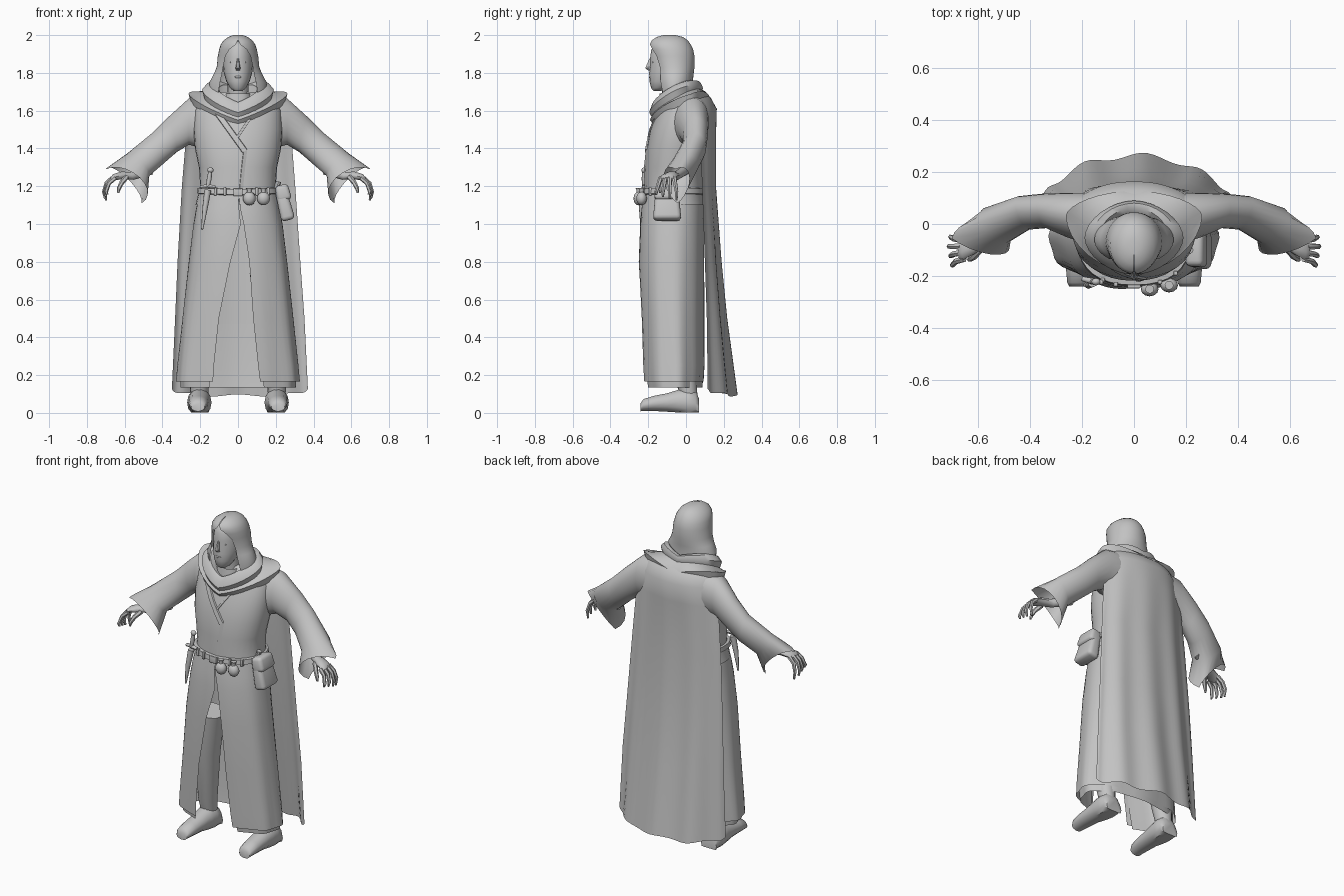
import bpy, bmesh, math
from mathutils import Vector, Matrix

grey = bpy.data.materials.new("cloth_grey")
grey.diffuse_color = (0.55, 0.55, 0.55, 1)


def finish(name, bm):
    bmesh.ops.recalc_face_normals(bm, faces=bm.faces)
    me = bpy.data.meshes.new(name)
    bm.to_mesh(me)
    bm.free()
    me.materials.append(grey)
    ob = bpy.data.objects.new(name, me)
    bpy.context.collection.objects.link(ob)
    return ob


def loft(name, rings, closed=True, caps=(False, False)):
    """Skin a list of equal-length point rings."""
    bm = bmesh.new()
    rows = [[bm.verts.new(p) for p in r] for r in rings]
    n = len(rows[0])
    for a, b in zip(rows, rows[1:]):
        for i in range(n if closed else n - 1):
            j = (i + 1) % n
            bm.faces.new((a[i], a[j], b[j], b[i]))
    if caps[0]:
        bm.faces.new(rows[0])
    if caps[1]:
        bm.faces.new(rows[-1])
    return finish(name, bm)


def spow(v, e):
    return math.copysign(abs(v) ** e, v)


def hoop(a, f, b, zf, zb=None, lift=0, gap=None, n=32, e=0.85, wave=0, mid=None):
    """Horizontal oval: half width a, front f, back b, optional front gap."""
    zb = zf if zb is None else zb
    mid = (f + b) / 2 if mid is None else mid
    t0, t1, steps = 0, 2 * math.pi, n
    if gap:
        t0 = -math.acos(spow(gap[1] / a, 1 / e))
        t1 = 2 * math.pi - math.acos(spow(gap[0] / a, 1 / e))
        steps = n - 1
    pts = []
    for i in range(n):
        t = t0 + (t1 - t0) * i / steps
        c, s = spow(math.cos(t), e), spow(math.sin(t), e)
        k = 1 + wave * math.sin(9 * t)
        pts.append((a * c * k, mid + (b - mid if s > 0 else mid - f) * s * k,
                    (zf + zb) / 2 + (zb - zf) / 2 * s + lift * abs(c)))
    return pts


def oval(c, u, v, n=12):
    c, u, v = Vector(c), Vector(u), Vector(v)
    return [c + u * math.cos(2 * math.pi * i / n) + v * math.sin(2 * math.pi * i / n)
            for i in range(n)]


def tube(name, pts, n=8):
    """Round tube through (x, y, z, radius) points."""
    P = [Vector(p[:3]) for p in pts]
    rings = []
    for i, p in enumerate(P):
        t = (P[min(i + 1, len(P) - 1)] - P[max(i - 1, 0)]).normalized()
        u = t.cross(Vector((0.1, 1, 0.2))).normalized()
        rings.append(oval(p, u * pts[i][3], t.cross(u) * pts[i][3], n))
    return loft(name, rings, caps=(True, True))


def ball(name, c, r, segs=12):
    bm = bmesh.new()
    bmesh.ops.create_uvsphere(bm, u_segments=segs, v_segments=8, radius=1,
                              matrix=Matrix.Translation(c) @ Matrix.Diagonal((*r, 1)))
    return finish(name, bm)


def box(name, c, size, rot=0, bevel=0.0, taper=1.0):
    bm = bmesh.new()
    bmesh.ops.create_cube(bm, size=1)
    for v in bm.verts:
        if v.co.z > 0:
            v.co.x *= taper
            v.co.y *= taper
    bm.transform(Matrix.Translation(c) @ Matrix.Rotation(rot, 4, 'Y') @ Matrix.Diagonal((*size, 1)))
    if bevel:
        bmesh.ops.bevel(bm, geom=bm.edges[:], offset=bevel, segments=3, affect='EDGES', profile=0.5)
    return finish(name, bm)


# torso of the robe: z, half width, front, back
torso = [(1.10, .225, -.222, .10), (1.2, .20, -.215, .09), (1.3, .207, -.218, .09),
         (1.4, .228, -.208, .10), (1.5, .235, -.188, .11), (1.6, .23, -.15, .115),
         (1.66, .20, -.125, .11), (1.70, .12, -.10, .08)]
loft("robe_torso", [hoop(a, f, b, z, e=.92) for z, a, f, b in torso], caps=(False, True))


def chest(x, z, off=0.004):
    """Point just in front of the torso."""
    for (z0, a0, f0, b0), (z1, a1, f1, b1) in zip(torso, torso[1:]):
        if z <= z1:
            k = (z - z0) / (z1 - z0)
            a, f, b = a0 + (a1 - a0) * k, f0 + (f1 - f0) * k, b0 + (b1 - b0) * k
            s = (1 - min(1, abs(x / a)) ** (2 / .92)) ** (.92 / 2)
            return Vector((x, (f + b) / 2 + (f - b) / 2 * s - off, z))


# crossed lapels on the chest
for name, x0, z0, x1, z1, off in (("lapel_over", -.12, 1.60, .035, 1.385, .008),
                                  ("lapel_under", .09, 1.60, -.01, 1.45, .007)):
    rows = []
    for i in range(9):
        x, z = x0 + (x1 - x0) * i / 8, z0 + (z1 - z0) * i / 8
        rows.append([chest(x - .012, z - .008, 0), chest(x - .01, z - .006, off),
                     chest(x + .012, z + .008, off), chest(x + .014, z + .01, 0)])
    loft(name, rows, closed=False)
# overlapping front edge below the lapels
loft("robe_front_edge", [[chest(x, z, 0), chest(x + .002, z, .005), chest(x + .02, z, 0)]
                         for x, z in ((.03, 1.40), (.018, 1.3), (.008, 1.2), (.005, 1.12))], closed=False)

# long skirt, open at the front: z, half width, front, back, gap left, gap right
skirt = [(1.18, .20, -.22, .09, -.002, .002), (1.08, .222, -.236, .095, .006, .012),
         (1.0, .236, -.243, .095, .015, .03), (.8, .26, -.252, .095, -.04, .06),
         (.5, .292, -.237, .095, -.10, .08), (.25, .318, -.23, .095, -.125, .105),
         (.165, .325, -.225, .09, -.13, .115)]
loft("robe_skirt", [hoop(a, f, b, z, gap=(l, r), n=48, wave=.02 * (1.2 - z), e=.9)
                    for z, a, f, b, l, r in skirt], closed=False)
# ragged inner hem
loft("under_robe", [hoop(a * k, f * k, b * k, z - .03, gap=(l - .02, r + .02), n=48, e=.9,
                         wave=.02 * (1.2 - z)) for k, (z, a, f, b, l, r) in
                    zip((.99, .96, .93), skirt[4:])], closed=False)

# cloak: z, left, right, side edge y, back y, fold depth
cloak = [(1.70, .17, .17, .06, .09, 0), (1.67, .235, .235, .05, .13, 0),
         (1.61, .262, .268, .06, .163, 0), (1.5, .272, .28, .075, .158, .002),
         (1.2, .297, .303, .085, .155, .004), (.8, .32, .33, .10, .182, .007),
         (.5, .333, .352, .11, .21, .009), (.10, .35, .37, .115, .262, .012)]
rows = []
for z, l, r, ye, yb, fold in cloak:
    row = []
    for i in range(41):
        t = i / 20 - 1
        u = math.sin(t * 1.4) / math.sin(1.4)
        x = u * (r if t > 0 else l)
        row.append((x, ye + (yb - ye) * (1 - abs(u) ** 2.4) + fold * math.sin(t * 13 + .6) * (1 - t ** 6),
                    z + (.035 * abs(t) ** 3 - .008 + .006 * math.cos(t * 11) if z < .2 else 0)))
    rows.append(row)
loft("cloak", rows, closed=False)

# cloak collar and cowl folds, dipping to a point in front
loft("mantle", [hoop(.16, -.16, .08, 1.60, 1.71, .03, e=1.05),
                hoop(.22, -.178, .11, 1.575, 1.69, .045, e=1.05, mid=.0),
                hoop(.262, -.19, .128, 1.55, 1.66, .085, e=1.12, mid=.03),
                hoop(.25, -.175, .12, 1.53, 1.64, .06, e=1.12, mid=.03)])
loft("cowl", [hoop(.10, -.13, .04, 1.635, 1.725, .035, e=1), hoop(.13, -.16, .06, 1.645, 1.74, .05, e=1),
              hoop(.162, -.182, .08, 1.625, 1.74, .055, e=1.05), hoop(.19, -.195, .09, 1.59, 1.72, .055, e=1.12),
              hoop(.18, -.178, .082, 1.56, 1.695, .045, e=1.12)])

# hood with face opening: z, half width, front, back, gap
hood = [(1.69, .150, -.15, .04, .105), (1.75, .152, -.155, .036, .095), (1.79, .13, -.16, .04, .086),
        (1.83, .113, -.168, .045, .079), (1.89, .107, -.18, .045, .066), (1.925, .10, -.19, .038, .045),
        (1.95, .092, -.192, .026, .012), (1.972, .076, -.182, .010, .001),
        (1.99, .052, -.155, -.015, .001), (2.0, .025, -.12, -.055, .001)]
loft("hood", [hoop(a, f, b, z, gap=(-g, g), e=1) for z, a, f, b, g in hood],
     closed=False, caps=(False, True))

# head: z, half width, front, back
head = [(1.705, .022, -.172, -.13), (1.72, .042, -.185, -.10), (1.755, .062, -.193, -.04),
        (1.80, .075, -.195, .0), (1.84, .079, -.19, .015), (1.88, .078, -.19, .015),
        (1.92, .072, -.184, .0), (1.95, .055, -.172, -.02), (1.965, .03, -.15, -.05)]
loft("head", [hoop(a, f, b, z, n=20, e=1) for z, a, f, b in head], caps=(True, True))
loft("nose", [oval((0, y, z), (w, 0, 0), (0, .014, 0), 6) for y, z, w in
              ((-.182, 1.875, .006), (-.195, 1.845, .009), (-.203, 1.825, .013), (-.188, 1.812, .010))],
     caps=(True, True))
ball("lips", (0, -.190, 1.778), (.02, .006, .006), 10)
for s, side in ((1, "left"), (-1, "right")):
    ball("eye_" + side, (s * .03, -.174, 1.856), (.013, .006, .006), 10)
tube("neck", [(0, -.06, 1.60, .065), (0, -.07, 1.68, .055), (0, -.08, 1.76, .055)], 12)
loft("shirt_collar", [hoop(.085, -.15, .03, 1.61), hoop(.068, -.14, .01, 1.69)])

for s, side in ((1, "left"), (-1, "right")):
    # wide sleeve: top point, bottom point, depth, pull of the cuff notch
    sleeve = [((.15, .03, 1.69), (.19, .01, 1.40), (0, .10), 0),
              ((.26, .04, 1.665), (.26, .03, 1.42), (0, .085), 0),
              ((.37, .05, 1.565), (.325, .05, 1.38), (.01, .066), 0),
              ((.45, .045, 1.485), (.40, .04, 1.315), (.02, .064), 0),
              ((.58, -.01, 1.375), (.48, .0, 1.25), (.035, .07), 0),
              ((.70, -.055, 1.29), (.51, -.045, 1.11), (.035, .068), .05)]
    rings = []
    for top, bot, d, pull in sleeve:
        top, bot = Vector(top), Vector(bot)
        r = oval((top + bot) / 2, (top - bot) / 2, (d[0], d[1], 0), 20)
        for i, p in enumerate(r):
            p += Vector((-1, 0, .9)) * pull * abs(math.sin(2 * math.pi * i / 20))
            p.x *= s
        rings.append(r)
    loft("sleeve_" + side, rings)

    # hand with curled fingers
    loft("hand_" + side, [oval((s * x, y, z), (0, w, 0), (s * h * .4, 0, h), 10) for x, y, z, w, h in
                          ((.46, -.0, 1.29, .026, .028), (.56, -.05, 1.255, .024, .022),
                           (.61, -.078, 1.258, .036, .02), (.655, -.095, 1.248, .042, .017),
                           (.672, -.098, 1.235, .036, .011))], caps=(True, True))
    for i in range(4):
        y, d = -.062 - .024 * i, .012 * (i - 1)
        x = .664 - .006 * abs(i - 1)
        tube(f"finger_{i + 1}_{side}", [(s * x, y, 1.244, .013), (s * (x + .032), y - d * .4, 1.215, .0115),
                                       (s * (x + .046), y - d, 1.17, .010),
                                       (s * (x + .04), y - d, 1.125 + .01 * i, .006)], 6)
    tube("thumb_" + side, [(s * .59, -.095, 1.25, .015), (s * .615, -.125, 1.22, .013),
                           (s * .63, -.135, 1.19, .011), (s * .635, -.138, 1.165, .006)], 6)

    # shoes and legs
    shoe = [(-.24, .038, .03, .022), (-.225, .047, .042, .032), (-.17, .054, .05, .041),
            (-.10, .058, .055, .05), (-.04, .063, .058, .066), (.01, .068, .055, .078),
            (.05, .064, .05, .07), (.07, .055, .025, .05)]
    loft("shoe_" + side, [[(x, yy, max(.002, z)) for x, yy, z in
                           oval((s * (.205 - y * .03), y, z), (w * .95, 0, 0), (0, 0, h), 14)]
                          for y, w, z, h in shoe], caps=(True, True))
    tube("leg_" + side, [(s * .205, .015, .09, .046), (s * .205, .0, .18, .055),
                         (s * .18, -.04, .50, .075), (s * .14, -.06, .75, .08)], 12)

# belt with buckle
loft("belt", [hoop(.198, -.215, .088, 1.185, lift=.008), hoop(.213, -.234, .10, 1.183, lift=.008),
              hoop(.216, -.238, .102, 1.155, lift=.008), hoop(.20, -.22, .09, 1.15, lift=.008)])
box("buckle", (0, -.240, 1.168), (.05, .014, .04), bevel=.004)
for x in (-.12, -.07, .10, .16):
    box("belt_loop", chest(x, 1.172, .022), (.016, .016, .042), bevel=.003)

# small round pouches
for x, y in ((.06, -.25), (.135, -.235)):
    ball("pouch", (x, y, 1.135), (.034, .028, .036))
    tube("pouch_neck", [(x, y, 1.16, .014), (x, y, 1.175, .011), (x, y, 1.19, .017)], 10)

# side bag with flap
box("bag", (.245, -.10, 1.105), (.075, .15, .175), rot=-.25, bevel=.022, taper=.8)
box("bag_flap", (.238, -.10, 1.165), (.078, .135, .085), rot=-.25, bevel=.02, taper=.9)
tube("bag_strap", [(.215, -.10, 1.225, .014), (.205, -.10, 1.19, .014)], 8)

# dagger in its sheath
tube("dagger_sheath", [(-.16, -.225, 1.18, .018), (-.175, -.235, 1.08, .014), (-.19, -.235, .97, .005)])
tube("dagger_guard", [(-.20, -.21, 1.195, .009), (-.16, -.22, 1.20, .012), (-.12, -.225, 1.195, .009)])
tube("dagger_grip", [(-.16, -.222, 1.20, .010), (-.152, -.222, 1.24, .013), (-.148, -.222, 1.275, .010)])
ball("dagger_pommel", (-.146, -.222, 1.285), (.017, .014, .015))

# smooth shading with crisp edges
for ob in bpy.data.objects:
    ob.select_set(True)
    bpy.context.view_layer.objects.active = ob
bpy.ops.object.shade_smooth_by_angle(angle=math.radians(45))
